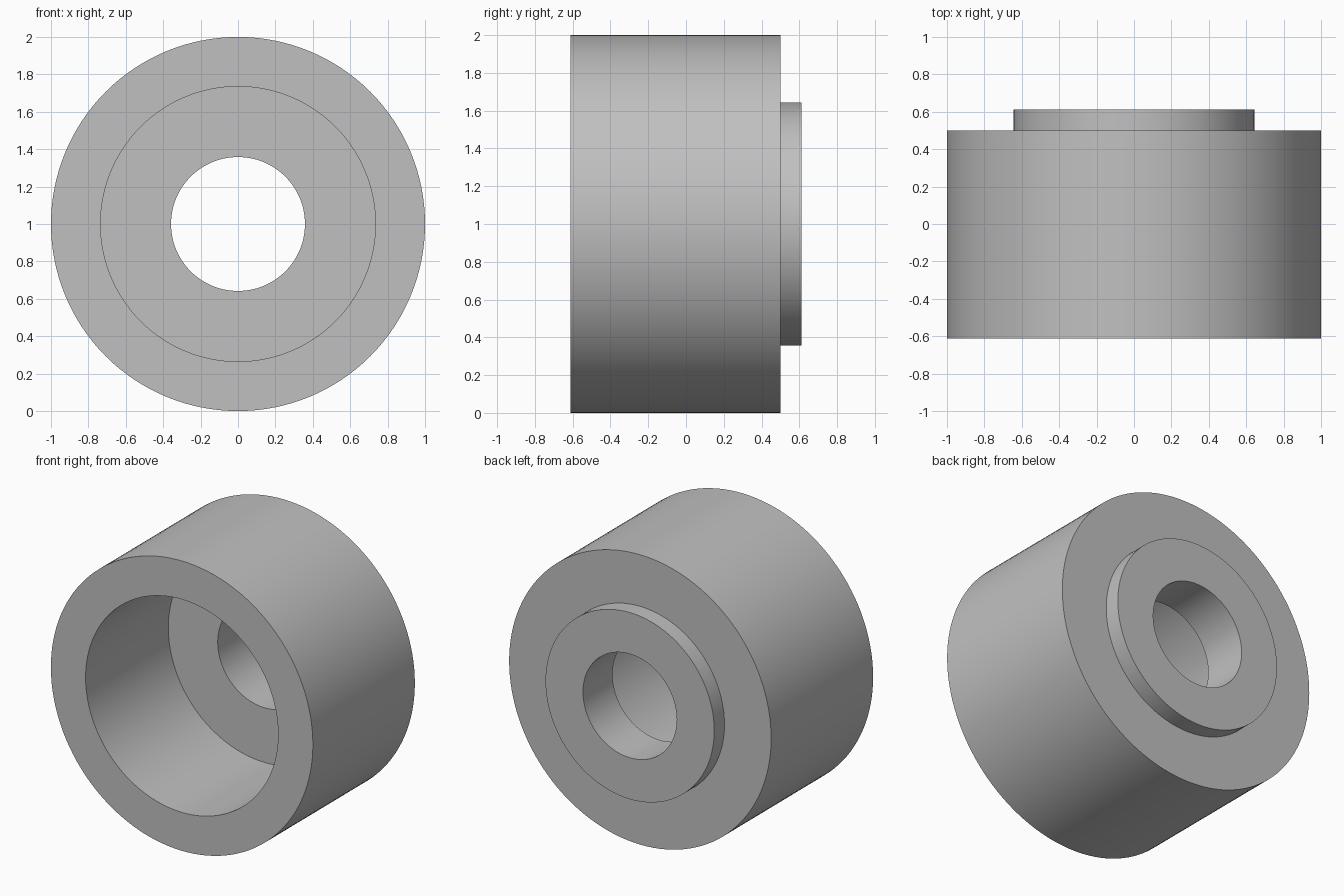
import bpy
import bmesh
import math
from mathutils import Matrix

default = bpy.data.objects.get("Cube")
if default:
    bpy.data.objects.remove(default, do_unlink=True)

# Single grey finish
grey = bpy.data.materials.new("plain_grey")
grey.use_nodes = True
colour = (0.53, 0.53, 0.53, 1)
grey.diffuse_color = colour
grey.node_tree.nodes["Principled BSDF"].inputs["Base Color"].default_value = colour

# Bushing dimensions
OUTER, BORE, HOLE, BOSS = 1.0, 0.735, 0.358, 0.644
FRONT, FLOOR, SHOULDER, BACK = -0.612, 0.29, 0.5, 0.612
SIDES = 128

# Closed cross-section (radius, y): outer wall, boss, hole, counterbore
profile = [
    (OUTER, FRONT), (OUTER, SHOULDER), (BOSS, SHOULDER), (BOSS, BACK),
    (HOLE, BACK), (HOLE, FLOOR), (BORE, FLOOR), (BORE, FRONT),
]

# Revolve the section about the y axis
bm = bmesh.new()
verts = [bm.verts.new((r, y, 0)) for r, y in profile]
edges = [bm.edges.new((a, b)) for a, b in zip(verts, verts[1:] + verts[:1])]
bmesh.ops.spin(bm, geom=verts + edges, cent=(0, 0, 0), axis=(0, 1, 0),
               angle=math.tau, steps=SIDES, use_merge=True)
bmesh.ops.remove_doubles(bm, verts=bm.verts, dist=0.0001)
bmesh.ops.recalc_face_normals(bm, faces=bm.faces)
bmesh.ops.transform(bm, matrix=Matrix.Translation((0, 0, OUTER)), verts=bm.verts)

mesh = bpy.data.meshes.new("stepped_bushing")
bm.to_mesh(mesh)
bm.free()
mesh.materials.append(grey)
bushing = bpy.data.objects.new("stepped_bushing", mesh)
bpy.context.collection.objects.link(bushing)

# Smooth round walls with crisp rims
bpy.ops.object.select_all(action="DESELECT")
bushing.select_set(True)
bpy.context.view_layer.objects.active = bushing
bpy.ops.object.shade_smooth_by_angle(angle=math.radians(30))
